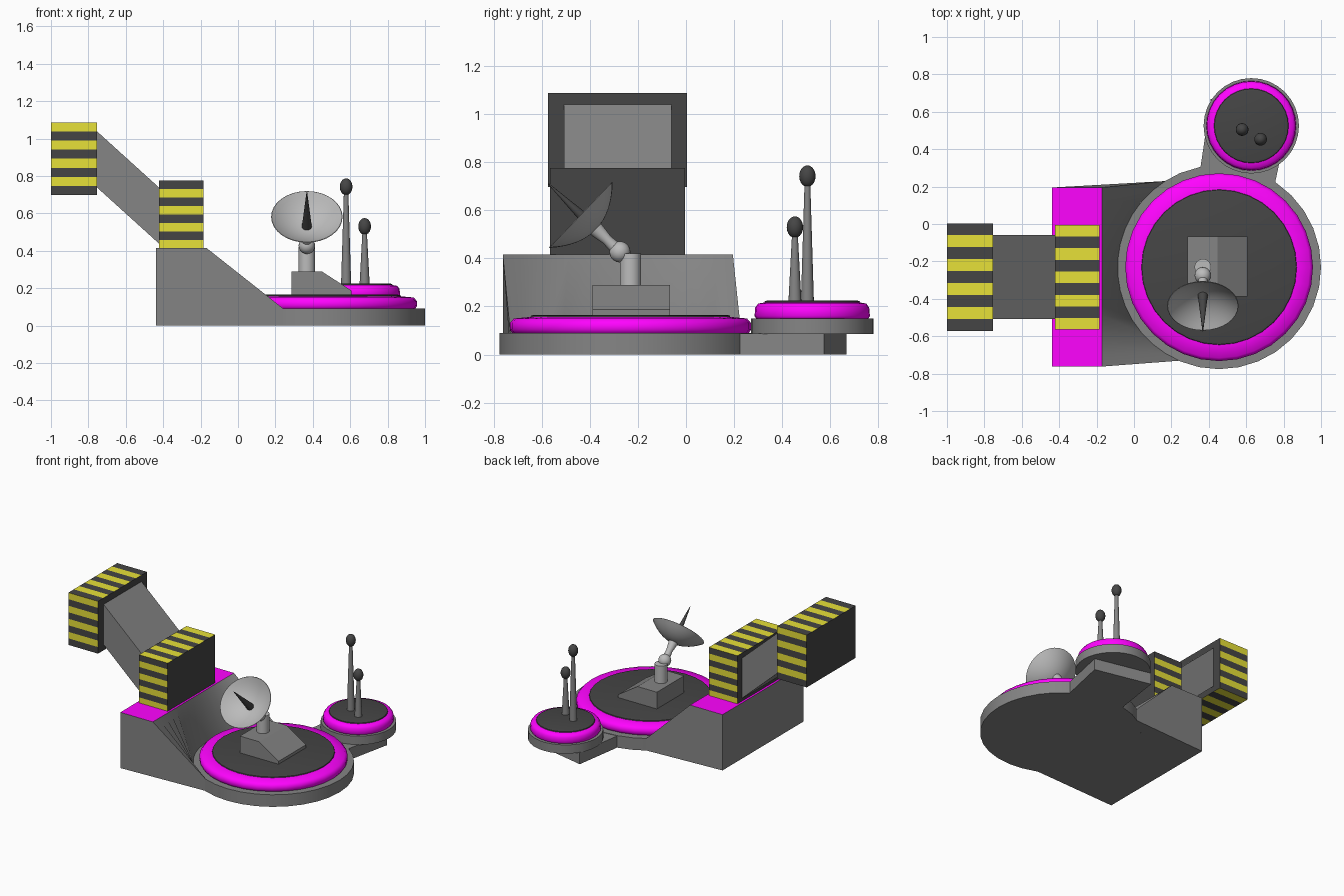
import bpy, bmesh
from math import sin, cos, pi, radians
from mathutils import Vector

if "Cube" in bpy.data.objects:
    bpy.data.objects.remove(bpy.data.objects["Cube"])


def material(name, col):
    m = bpy.data.materials.new(name)
    m.diffuse_color = (*col, 1)
    m.use_nodes = True
    m.node_tree.nodes["Principled BSDF"].inputs["Base Color"].default_value = m.diffuse_color
    return m


GREY = material("grey", (.235, .235, .235))
LIGHT = material("light_grey", (.5, .5, .5))
DARK = material("dark_grey", (.06, .06, .06))
PINK = material("magenta", (1, .001, 1))
YELLOW = material("yellow", (.8, .75, .04))


def finish(name, bm, *mats):
    bmesh.ops.remove_doubles(bm, verts=bm.verts, dist=1e-5)
    bmesh.ops.recalc_face_normals(bm, faces=bm.faces)
    me = bpy.data.meshes.new(name)
    bm.to_mesh(me)
    bm.free()
    for m in mats:
        me.materials.append(m)
    ob = bpy.data.objects.new(name, me)
    bpy.context.collection.objects.link(ob)
    return ob


def lathe(name, profile, loc, mat, segs=32, axis=(0, 0, 1)):
    """Revolve (radius, height) points about an axis through loc."""
    bm = bmesh.new()
    rot = Vector((0, 0, 1)).rotation_difference(Vector(axis)).to_matrix()
    rings = []
    for r, h in profile:
        rings.append([bm.verts.new(rot @ Vector((r * cos(2 * pi * i / segs),
                      r * sin(2 * pi * i / segs), h)) + Vector(loc)) if r > 0 or i == 0 else None
                      for i in range(segs)])
    for a, b in zip(rings, rings[1:]):
        for i in range(segs):
            j = (i + 1) % segs
            quad = [a[i], a[j], b[j], b[i]]
            if a[1] is None:
                quad = [a[0], b[j], b[i]]
            elif b[1] is None:
                quad = [a[i], a[j], b[0]]
            bm.faces.new(quad)
    for ring in (rings[0], rings[-1]):
        if ring[1] is not None:
            bm.faces.new(ring)
    return finish(name, bm, mat)


def extrude(name, pts, vec, mat):
    """Extrude a flat polygon along a vector."""
    bm = bmesh.new()
    a = [bm.verts.new(p) for p in pts]
    b = [bm.verts.new(Vector(p) + Vector(vec)) for p in pts]
    bm.faces.new(a)
    bm.faces.new(b)
    for i in range(len(a)):
        j = (i + 1) % len(a)
        bm.faces.new((a[i], a[j], b[j], b[i]))
    return finish(name, bm, mat)


def striped_box(name, x0, x1, y0, y1, z0, z1, first):
    """Box wrapped in alternating bands: 8 on each side, 9 on top and bottom."""
    bm = bmesh.new()
    corners = [(y0, z0), (y0, z1), (y1, z1), (y1, z0)]
    loop = []
    for k, n in enumerate((8, 9, 8, 9)):
        a, b = Vector(corners[k]), Vector(corners[(k + 1) % 4])
        loop += [a.lerp(b, i / n) for i in range(n)]
    left, right = [[bm.verts.new((x, *p)) for p in loop] for x in (x0, x1)]
    for i in range(len(loop)):
        j = (i + 1) % len(loop)
        f = bm.faces.new((left[i], left[j], right[j], right[i]))
        f.material_index = (i + first) % 2
    bm.faces.new(left)
    bm.faces.new(right)
    return finish(name, bm, DARK, YELLOW)


# Main round platform: base, coloured ring, dark deck
MX, MY = .455, -.231
lathe("main_base", [(.545, 0), (.545, .09)], (MX, MY, 0), GREY)
lathe("main_ring", [(.49, .085), (.502, .105), (.502, .13), (.485, .15), (.41, .157)],
      (MX, MY, 0), PINK)
lathe("main_deck", [(.418, .15), (.413, .162), (.40, .165)], (MX, MY, 0), DARK)

# Small round platform on a connecting arm
SX, SY = .627, .525
extrude("connecting_arm", [(.34, .2, 0), (.75, .2, 0), (.83, .575, 0), (.41, .668, 0)],
        (0, 0, .087), GREY)
lathe("small_base", [(.255, .085), (.255, .15)], (SX, SY, 0), GREY)
lathe("small_ring", [(.23, .145), (.24, .16), (.237, .195), (.225, .212), (.19, .218)],
      (SX, SY, 0), PINK)
lathe("small_deck", [(.202, .21), (.197, .222), (.185, .225)], (SX, SY, 0), DARK)

# Ramp block: straight upper edge blending down to an arc around the platform
bm = bmesh.new()
N = 14
rows = []
for i in range(N + 1):
    t = i / N
    y = .195 - .957 * t
    ang = radians(122 + 125 * t)
    ax, ay = MX + .543 * cos(ang), MY + .543 * sin(ang)
    rows.append([bm.verts.new(p) for p in (
        (-.438, y, 0), (-.438, y, .416), (-.17, y, .416), (ax, ay, .09), (ax, ay, 0))])
for a, b in zip(rows, rows[1:]):
    for k in range(5):
        m = (k + 1) % 5
        f = bm.faces.new((a[k], a[m], b[m], b[k]))
        f.material_index = 1 if k == 1 else 0
bm.faces.new(rows[0])
bm.faces.new(rows[-1])
finish("ramp_block", bm, GREY, PINK)

# Striped collars and the slanted duct between them
striped_box("upper_collar", -1, -.755, -.573, .004, .697, 1.087, 0)
striped_box("lower_collar", -.422, -.185, -.565, -.005, .412, .775, 1)
extrude("slanted_duct", [(-.77, -.507, 1.053), (-.41, -.507, .727),
                         (-.41, -.507, .427), (-.77, -.507, .753)], (0, .447, 0), GREY)

# Dish pedestal, post and ball joint
extrude("dish_pedestal", [(.287, -.388, .16), (.287, -.388, .29), (.447, -.388, .29),
                          (.607, -.388, .187), (.607, -.388, .16)], (0, .322, 0), GREY)
DX = .368


def ball(name, loc, r, rz, mat, n=10):
    pts = [(0, -rz)] + [(r * sin(pi * i / n), -rz * cos(pi * i / n)) for i in range(1, n)] + [(0, rz)]
    lathe(name, pts, loc, mat, 20)


lathe("dish_post", [(.044, .28), (.044, .42)], (DX, MY, 0), LIGHT)
ball("dish_joint", (DX, -.275, .427), .044, .044, LIGHT)

# Dish assembly, tilted forward and up; heights measured from the rim plane
axis = (0, -.72, .69)
rim = (DX, -.437, .581)
lathe("dish_arm", [(.027, -.22), (.022, -.15), (.033, -.08)], rim, LIGHT, 20, axis)
R, D = .191, .088
outer = [(R * s / 8, -D * (1 - (s / 8) ** 2)) for s in range(9)]
inner = [(r * .985, h * .9 + .002) for r, h in reversed(outer)]
lathe("dish_bowl", outer + inner, rim, LIGHT, 32, axis)
lathe("dish_spike", [(.027, -.08), (.002, .19)], rim, DARK, 16, axis)

# Antennas with bulb tips
for name, x, y, top in (("tall", .578, .505, .742), ("short", .677, .453, .53)):
    lathe(name + "_antenna", [(.027, .22), (.012, top - .03)], (x, y, 0), GREY, 16)
    ball(name + "_antenna_bulb", (x, y, top), .034, .045, DARK)

# Smooth the round parts, keep the edges sharp; rings are rolled, so smoother
for ob in list(bpy.context.collection.objects):
    bpy.ops.object.select_all(action='DESELECT')
    ob.select_set(True)
    bpy.context.view_layer.objects.active = ob
    bpy.ops.object.shade_smooth_by_angle(angle=radians(70 if "ring" in ob.name else 30))
